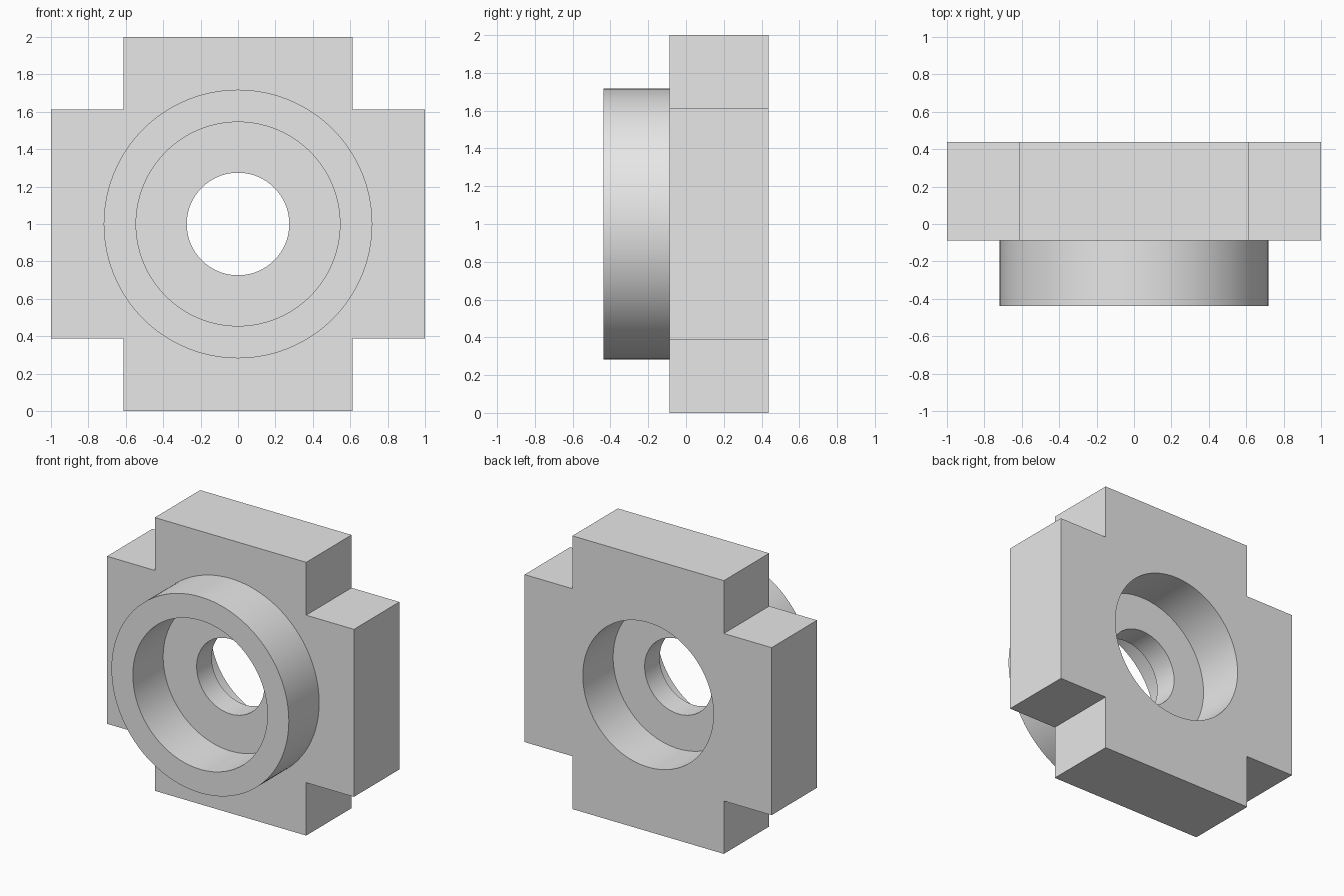
import bpy
import bmesh
import math

cube = bpy.data.objects.get("Cube")
if cube:
    bpy.data.objects.remove(cube, do_unlink=True)

FRONT, PLATE, BACK = -0.438, -0.087, 0.438   # depth levels along y
HALF, ARM = 1.0, 0.613                       # plate half size, arm half width
SEGMENTS = 128

grey = bpy.data.materials.new("plain_grey")
grey.use_nodes = True
grey.diffuse_color = (0.8, 0.8, 0.8, 1)
grey.node_tree.nodes["Principled BSDF"].inputs["Base Color"].default_value = grey.diffuse_color


def finish(name, bm):
    """Turn a bmesh into a grey object centred at the bore height."""
    bmesh.ops.recalc_face_normals(bm, faces=bm.faces)
    mesh = bpy.data.meshes.new(name)
    bm.to_mesh(mesh)
    bm.free()
    mesh.materials.append(grey)
    obj = bpy.data.objects.new(name, mesh)
    obj.location.z = HALF
    bpy.context.collection.objects.link(obj)
    return obj


def prism(name, outline, y0, y1):
    """Extrude an xz outline along y."""
    bm = bmesh.new()
    face = bm.faces.new([bm.verts.new((x, y0, z)) for x, z in outline])
    new = bmesh.ops.extrude_face_region(bm, geom=[face])["geom"]
    verts = [v for v in new if isinstance(v, bmesh.types.BMVert)]
    bmesh.ops.translate(bm, vec=(0, y1 - y0, 0), verts=verts)
    return finish(name, bm)


def lathe(name, profile):
    """Revolve (radius, y) points about the y axis, with capped ends."""
    bm = bmesh.new()
    rings = []
    for r, y in profile:
        angles = [2 * math.pi * i / SEGMENTS for i in range(SEGMENTS)]
        rings.append([bm.verts.new((r * math.cos(a), y, r * math.sin(a))) for a in angles])
    for a, b in zip(rings, rings[1:]):
        for i in range(SEGMENTS):
            j = (i + 1) % SEGMENTS
            bm.faces.new((a[i], a[j], b[j], b[i]))
    bm.faces.new(rings[0])
    bm.faces.new(rings[-1])
    return finish(name, bm)


def boolean(target, tool, operation):
    mod = target.modifiers.new(tool.name, 'BOOLEAN')
    mod.operation = operation
    mod.solver = 'EXACT'
    mod.object = tool
    bpy.context.view_layer.objects.active = target
    bpy.ops.object.modifier_apply(modifier=mod.name)
    bpy.data.objects.remove(tool, do_unlink=True)


# Cross-shaped plate: one notched corner turned four times
outline = []
for turn in range(4):
    for x, z in ((HALF, ARM), (ARM, ARM), (ARM, HALF)):
        for _ in range(turn):
            x, z = -z, x
        outline.append((x, z))
body = prism("bearing_housing", outline, PLATE, BACK)

# Raised round collar on the front, sunk slightly into the plate
collar = lathe("collar", [(0.718, FRONT), (0.718, PLATE + 0.05)])
boolean(body, collar, 'UNION')

# Stepped bore: wide front seat, narrow shaft hole, wide back seat
bore = lathe("stepped_bore", [
    (0.545, FRONT - 0.1), (0.545, PLATE), (0.274, PLATE),
    (0.274, -PLATE), (0.529, -PLATE), (0.529, BACK + 0.1)])
boolean(body, bore, 'DIFFERENCE')

# Smooth round walls, sharp edges
bpy.ops.object.select_all(action='DESELECT')
body.select_set(True)
bpy.context.view_layer.objects.active = body
bpy.ops.object.shade_smooth_by_angle(angle=math.radians(30))
